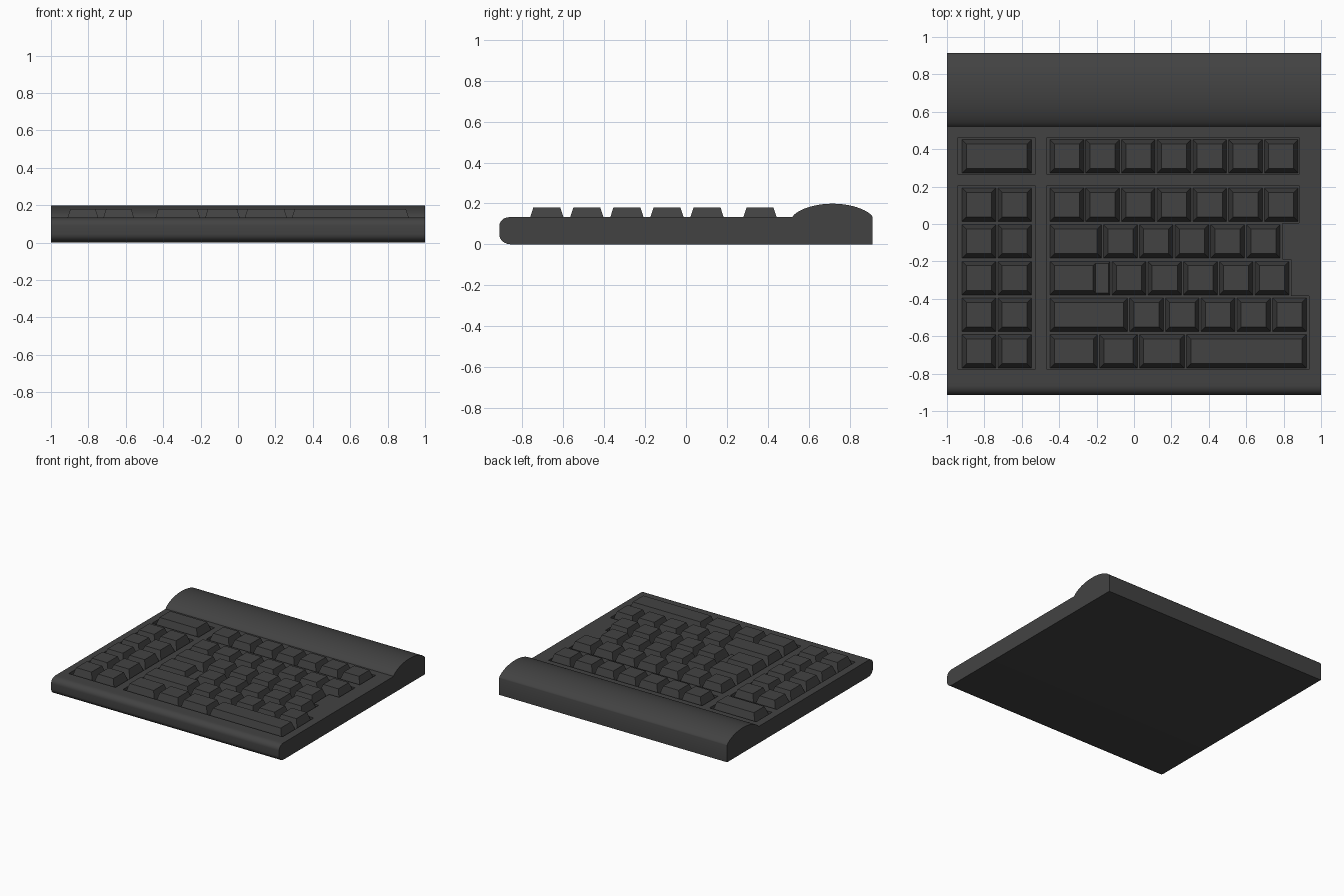
import bpy, bmesh, math

if "Cube" in bpy.data.objects:
    bpy.data.objects.remove(bpy.data.objects["Cube"])

mat = bpy.data.materials.new("charcoal_plastic")
mat.diffuse_color = (0.055, 0.055, 0.055, 1)
mat.use_nodes = True
mat.node_tree.nodes["Principled BSDF"].inputs["Base Color"].default_value = mat.diffuse_color

DECK, FLOOR, KEY_TOP = 0.133, 0.108, 0.18
LEFT, MAIN = -0.92, -0.45          # left edges of the two key blocks
PITCH, ROW, GAP = 0.191, 0.196, 0.009


def make_object(name, bm):
    bmesh.ops.recalc_face_normals(bm, faces=bm.faces)
    mesh = bpy.data.meshes.new(name)
    bm.to_mesh(mesh)
    bm.free()
    mesh.materials.append(mat)
    ob = bpy.data.objects.new(name, mesh)
    bpy.context.collection.objects.link(ob)
    return ob


def prism(name, points, offset):
    """Extrude a closed outline of 3D points along an offset."""
    bm = bmesh.new()
    face = bm.faces.new([bm.verts.new(p) for p in points])
    new = bmesh.ops.extrude_face_region(bm, geom=[face])["geom"]
    bmesh.ops.translate(bm, vec=offset,
                        verts=[v for v in new if isinstance(v, bmesh.types.BMVert)])
    return make_object(name, bm)


def frustum(bm, x0, x1, y0, y1, z1, inset):
    """Tapered key cap standing on the well floor."""
    def ring(d, z):
        return [bm.verts.new(p) for p in ((x0 + d, y0 + d, z), (x1 - d, y0 + d, z),
                                          (x1 - d, y1 - d, z), (x0 + d, y1 - d, z))]
    low, high = ring(0, FLOOR - 0.002), ring(inset, z1)
    bm.faces.new(low[::-1])
    bm.faces.new(high)
    for i in range(4):
        j = (i + 1) % 4
        bm.faces.new((low[i], low[j], high[j], high[i]))


# Body side profile: rounded front lip, flat deck, domed rear bar
profile = []
for i in range(9):
    a = math.radians(90 * i / 8)
    profile.append((-0.855 - 0.058 * math.sin(a), 0.046 - 0.046 * math.cos(a)))
for i in range(9):
    a = math.radians(90 * i / 8)
    profile.append((-0.863 - 0.05 * math.cos(a), 0.09 + (DECK - 0.09) * math.sin(a)))
profile.append((-0.83, DECK))
for i in range(25):
    t = -math.cos(math.pi * i / 24)
    profile.append((0.717 + 0.196 * t, DECK + 0.066 * max(0, 1 - t * t) ** 0.68))
profile.append((0.913, 0))
body = prism("keyboard_body", [(-1, y, z) for y, z in profile], (2, 0, 0))

# Shallow wells around the key groups
wells = {
    "function_left_well": [(-0.94, 0.265), (-0.53, 0.265), (-0.53, 0.462), (-0.94, 0.462)],
    "function_main_well": [(-0.465, 0.265), (0.883, 0.265), (0.883, 0.462), (-0.465, 0.462)],
    "side_well": [(-0.94, -0.778), (-0.53, -0.778), (-0.53, 0.205), (-0.94, 0.205)],
    "main_well": [(-0.465, -0.778), (0.935, -0.778), (0.935, -0.386), (0.84, -0.386),
                  (0.84, -0.19), (0.795, -0.19), (0.795, 0.006), (0.883, 0.006),
                  (0.883, 0.205), (-0.465, 0.205)],
}
for name, outline in wells.items():
    cutter = prism(name, [(x, y, FLOOR) for x, y in outline], (0, 0, 0.2))
    cutter.hide_render = True
    mod = body.modifiers.new(name, "BOOLEAN")
    mod.operation, mod.solver, mod.object = "DIFFERENCE", "EXACT", cutter
    bpy.context.view_layer.objects.active = body
    bpy.ops.object.modifier_apply(modifier=name)
    bpy.data.objects.remove(cutter)

bpy.ops.object.select_all(action="DESELECT")
body.select_set(True)
bpy.context.view_layer.objects.active = body
bpy.ops.object.shade_smooth_by_angle(angle=math.radians(30))


# Key rows: each row is a list of key widths in pitches
def key_row(name, x, top, widths, stepped=False):
    bm = bmesh.new()
    y0, y1 = top - 0.18, top
    for i, w in enumerate(widths):
        x1 = x + w * PITCH - GAP
        if stepped and i == 0:           # wide key with a lowered right ledge
            frustum(bm, x, x1, y0, y1, 0.137, 0.011)
            frustum(bm, x, x1 - 0.068, y0, y1, KEY_TOP, 0.024)
        else:
            frustum(bm, x, x1, y0, y1, KEY_TOP, 0.024)
        x += w * PITCH
    make_object(name, bm)


key_row("function_key_wide", LEFT, 0.452, [2])
key_row("function_keys", MAIN, 0.452, [1] * 7)

main_rows = [
    [1] * 7,
    [1.5] + [1] * 5,
    [1.74] + [1] * 5,
    [2.23] + [1] * 5,
    [1.39, 1.11, 1.32, 3.41],
]
for r, widths in enumerate(main_rows):
    top = 0.193 - r * ROW
    key_row(f"side_keys_{r + 1}", LEFT, top, [1, 1])
    key_row(f"main_keys_{r + 1}", MAIN, top, widths, stepped=(r == 2))
